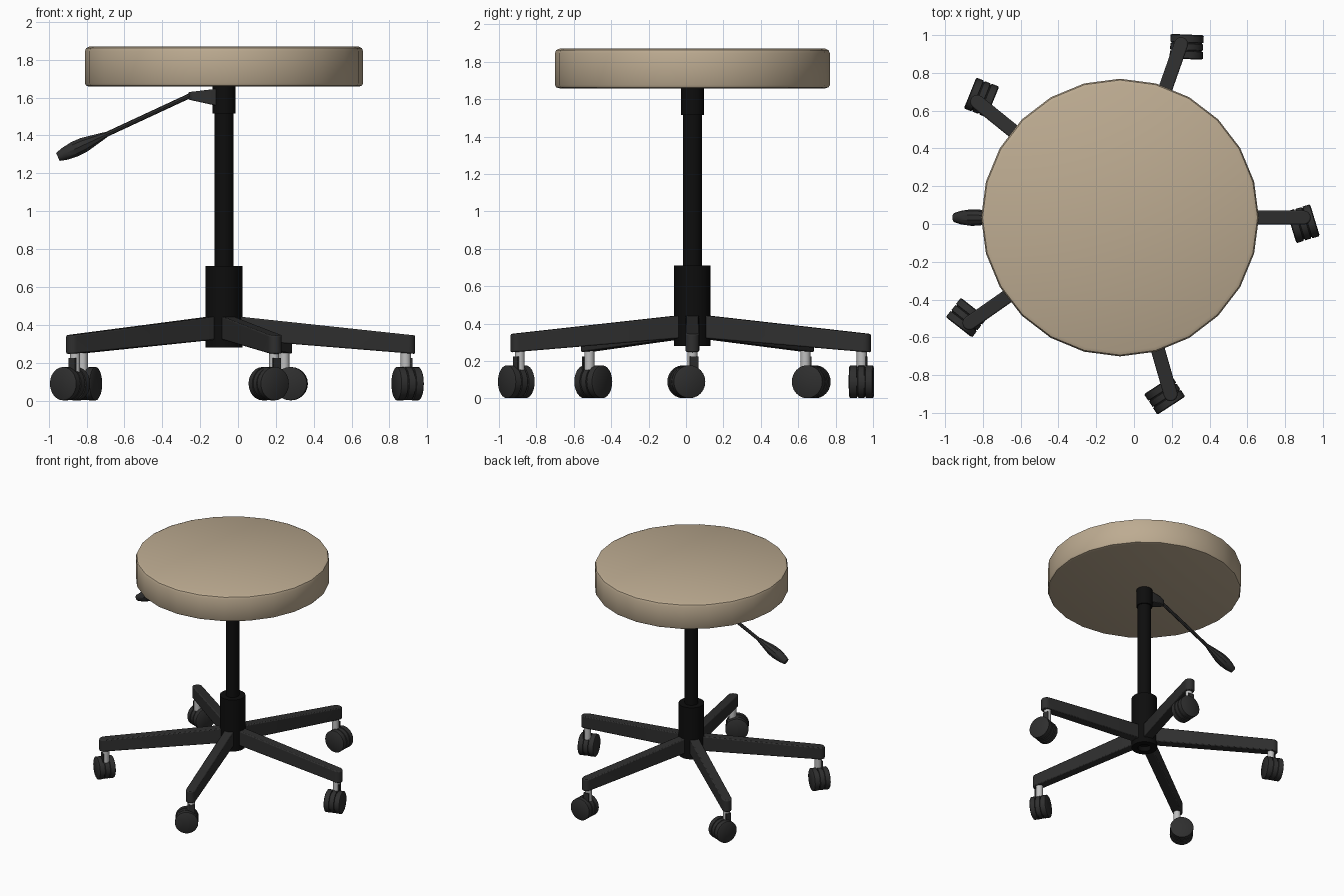
import bpy, bmesh, math
from mathutils import Matrix, Vector

cube = bpy.data.objects.get("Cube")
if cube:
    bpy.data.objects.remove(cube)

CENTRE = Vector((-0.074, 0.034, 0))


def material(name, rgb, rough=0.6):
    m = bpy.data.materials.new(name)
    m.use_nodes = True
    m.diffuse_color = (*rgb, 1)
    bsdf = m.node_tree.nodes["Principled BSDF"]
    bsdf.inputs["Base Color"].default_value = (*rgb, 1)
    bsdf.inputs["Roughness"].default_value = rough
    return m


BEIGE = material("beige_vinyl", (0.51, 0.41, 0.285))
BLACK = material("black_steel", (0.004, 0.004, 0.004))
DARK = material("dark_plastic", (0.028, 0.028, 0.028))
SILVER = material("silver_metal", (0.52, 0.52, 0.52), 0.4)


def finish(name, bm, mat, matrix=None, bevel=0):
    bmesh.ops.recalc_face_normals(bm, faces=bm.faces)
    mesh = bpy.data.meshes.new(name)
    bm.to_mesh(mesh)
    bm.free()
    obj = bpy.data.objects.new(name, mesh)
    bpy.context.collection.objects.link(obj)
    mesh.materials.append(mat)
    obj.matrix_world = matrix or Matrix.Translation(CENTRE)
    if bevel:
        mod = obj.modifiers.new("soft_edges", 'BEVEL')
        mod.width, mod.segments = bevel, 2
    bpy.ops.object.select_all(action='DESELECT')
    obj.select_set(True)
    bpy.context.view_layer.objects.active = obj
    bpy.ops.object.shade_smooth_by_angle(angle=math.radians(35))
    return obj


def lathe(name, profile, mat, sides=24, matrix=None, closed=False):
    """Turn (radius, height) points about z; ends are capped unless closed."""
    bm = bmesh.new()
    rings = []
    for r, z in profile:
        rings.append([bm.verts.new((r * math.cos(a), r * math.sin(a), z))
                      for a in (math.tau * i / sides for i in range(sides))])
    pairs = list(zip(rings, rings[1:]))
    if closed:
        pairs.append((rings[-1], rings[0]))
    else:
        bm.faces.new(rings[0])
        bm.faces.new(rings[-1])
    for lo, hi in pairs:
        for i in range(sides):
            j = (i + 1) % sides
            bm.faces.new((lo[i], lo[j], hi[j], hi[i]))
    return finish(name, bm, mat, matrix)


def prism(name, outline, low, high, mat, matrix=None, bevel=0):
    """Extrude a plan outline between two height functions of x."""
    bm = bmesh.new()
    bot = [bm.verts.new((x, y, low(x))) for x, y in outline]
    top = [bm.verts.new((x, y, high(x))) for x, y in outline]
    bm.faces.new(bot)
    bm.faces.new(top)
    for i in range(len(outline)):
        j = (i + 1) % len(outline)
        bm.faces.new((bot[i], bot[j], top[j], top[i]))
    return finish(name, bm, mat, matrix, bevel)


# Seat cushion with softened rims
lathe("seat", [(0.71, 1.658), (0.728, 1.663), (0.735, 1.675), (0.735, 1.845),
               (0.728, 1.862), (0.71, 1.87)], BEIGE)

# Column: hollow hub, gas lift and upper collar
lathe("hub", [(0.097, 0.28), (0.097, 0.71), (0.05, 0.71), (0.05, 0.28)],
      BLACK, closed=True)
lathe("column", [(0.051, 0.32), (0.051, 1.53)], BLACK)
lathe("collar", [(0.061, 1.515), (0.061, 1.66)], BLACK)

# Height lever: tapered bracket, then rod and grip turned on one sloping axis
prism("lever_bracket",
      [(-0.04, -0.045), (-0.04, 0.045), (-0.13, 0.04), (-0.175, 0.025),
       (-0.19, 0), (-0.175, -0.025), (-0.13, -0.04)],
      lambda x: 1.555 + 0.22 * max(0, -x - 0.03),
      lambda x: 1.648 - 0.12 * max(0, -x - 0.03), DARK, bevel=0.006)
axis = Vector((-0.70, 0, -0.325)).normalized()
turn = axis.to_track_quat('Z', 'Y').to_matrix().to_4x4()
start = Matrix.Translation(CENTRE + Vector((-0.17, 0, 1.615)))
lathe("lever_rod", [(0.013, 0), (0.013, 0.54)], DARK, 8, start @ turn)
lathe("lever_grip", [(0.013, 0.49), (0.022, 0.53), (0.042, 0.63), (0.044, 0.68),
                     (0.036, 0.74), (0.024, 0.78)], DARK, 10, start @ turn)

# Five sloping legs, each with a swivelling twin-wheel caster
HALF = 0.037
TIP = 1.01
STEM = 0.96
leg_outline = [(0.04, HALF), (0.04, -HALF)]
for k in range(9):
    a = -math.pi / 2 + math.pi * k / 8
    leg_outline.append((TIP - HALF + HALF * math.cos(a), HALF * math.sin(a)))


def leg_top(x):
    return 0.452 - 0.107 * x


def leg_bottom(x):
    return 0.328 - 0.081 * x


# One wheel width: two treads, a hood between them and narrow grooves
wheel_half = [(0.08, -0.065), (0.088, -0.06), (0.088, -0.024), (0.08, -0.022),
              (0.08, -0.018), (0.087, -0.016)]
wheel = wheel_half + [(r, -z) for r, z in reversed(wheel_half)]

for n, angle in enumerate((0, 70.6, 141, 215, 286), 1):
    base = Matrix.Translation(CENTRE) @ Matrix.Rotation(math.radians(angle), 4, 'Z')
    prism(f"leg_{n}", leg_outline, leg_bottom, leg_top, DARK, base, bevel=0.007)
    swivel = base @ Matrix.Translation((STEM, 0, 0)) \
        @ Matrix.Rotation(math.radians(17), 4, 'Z')
    lathe(f"caster_stem_{n}", [(0.027, 0.14), (0.027, 0.26)], SILVER, 16, swivel)
    lay = Matrix.Translation((0, -0.034, 0.089)) @ Matrix.Rotation(math.pi / 2, 4, 'Y')
    lathe(f"caster_wheel_{n}", wheel, DARK, 24, swivel @ lay)
    prism(f"caster_bracket_{n}",
          [(0.02, -0.022), (0.03, -0.022), (0.03, 0.024), (0.02, 0.024)],
          lambda x: 0.12, lambda x: 0.225, DARK, swivel)
